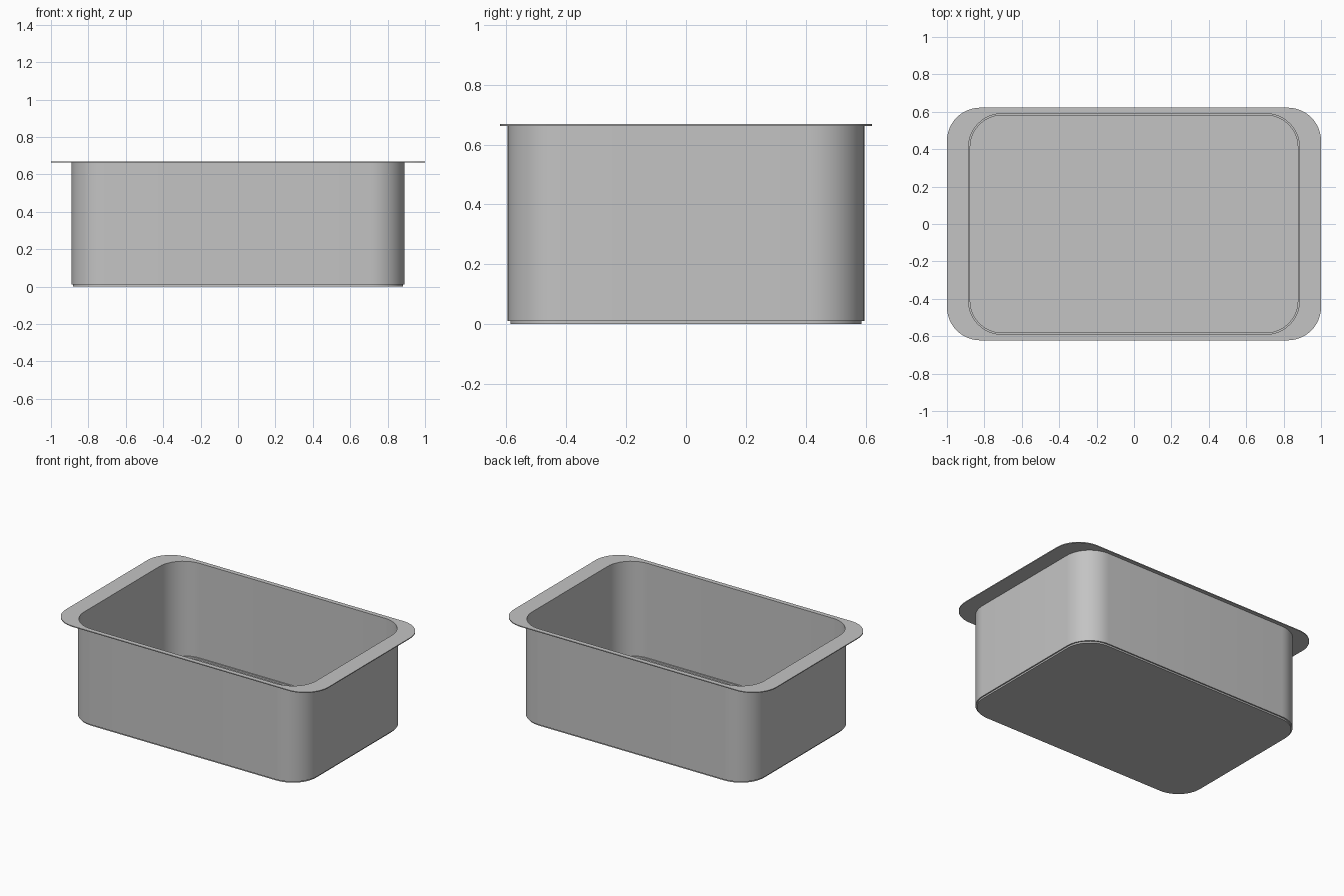
import bpy, bmesh
from math import sin, cos, pi, radians

cube = bpy.data.objects.get("Cube")
if cube:
    bpy.data.objects.remove(cube, do_unlink=True)

# Plain grey sheet metal
GREY = (0.55, 0.55, 0.55, 1)
metal = bpy.data.materials.new("grey_metal")
metal.use_nodes = True
metal.diffuse_color = GREY
metal.node_tree.nodes["Principled BSDF"].inputs["Base Color"].default_value = GREY

SEG = 12      # segments per rounded corner
T = 0.006     # sheet thickness
HEIGHT = 0.668
STEP = 0.011  # height of the small step round the base


def ring(bm, hx, hy, r, z):
    """Rounded rectangle loop of vertices."""
    verts = []
    for q, (sx, sy) in enumerate([(1, 1), (-1, 1), (-1, -1), (1, -1)]):
        for i in range(SEG + 1):
            a = (q + i / SEG) * pi / 2
            verts.append(bm.verts.new((sx * (hx - r) + r * cos(a),
                                       sy * (hy - r) + r * sin(a), z)))
    return verts


def loft(name, sections):
    """Skin the sections in order and cap both ends."""
    bm = bmesh.new()
    rings = [ring(bm, *s) for s in sections]
    n = len(rings[0])
    for a, b in zip(rings, rings[1:]):
        for i in range(n):
            j = (i + 1) % n
            bm.faces.new((a[i], a[j], b[j], b[i]))
    bm.faces.new(rings[0])
    bm.faces.new(rings[-1])
    bmesh.ops.recalc_face_normals(bm, faces=bm.faces)
    mesh = bpy.data.meshes.new(name)
    bm.to_mesh(mesh)
    bm.free()
    mesh.materials.append(metal)
    obj = bpy.data.objects.new(name, mesh)
    bpy.context.collection.objects.link(obj)
    return obj


def inset(d, z):
    """Section of the basin, shrunk by d from its outer wall."""
    return (0.891 - d, 0.596 - d, 0.186 - d, z)


def flange(z):
    return (1.0, 0.622, 0.178, z)


# Open basin: outside of base and wall, flat rim, then inside wall and floor
basin = loft("basin_with_rim", [
    inset(0.009, 0),
    inset(0.009, STEP),
    inset(0, STEP),
    inset(0, HEIGHT - T),
    flange(HEIGHT - T),
    flange(HEIGHT),
    inset(T, HEIGHT),
    inset(T, STEP + T),
    inset(0.009 + T, STEP + T),
    inset(0.009 + T, T),
])

bpy.ops.object.select_all(action='DESELECT')
basin.select_set(True)
bpy.context.view_layer.objects.active = basin
bpy.ops.object.shade_smooth_by_angle(angle=radians(30))
